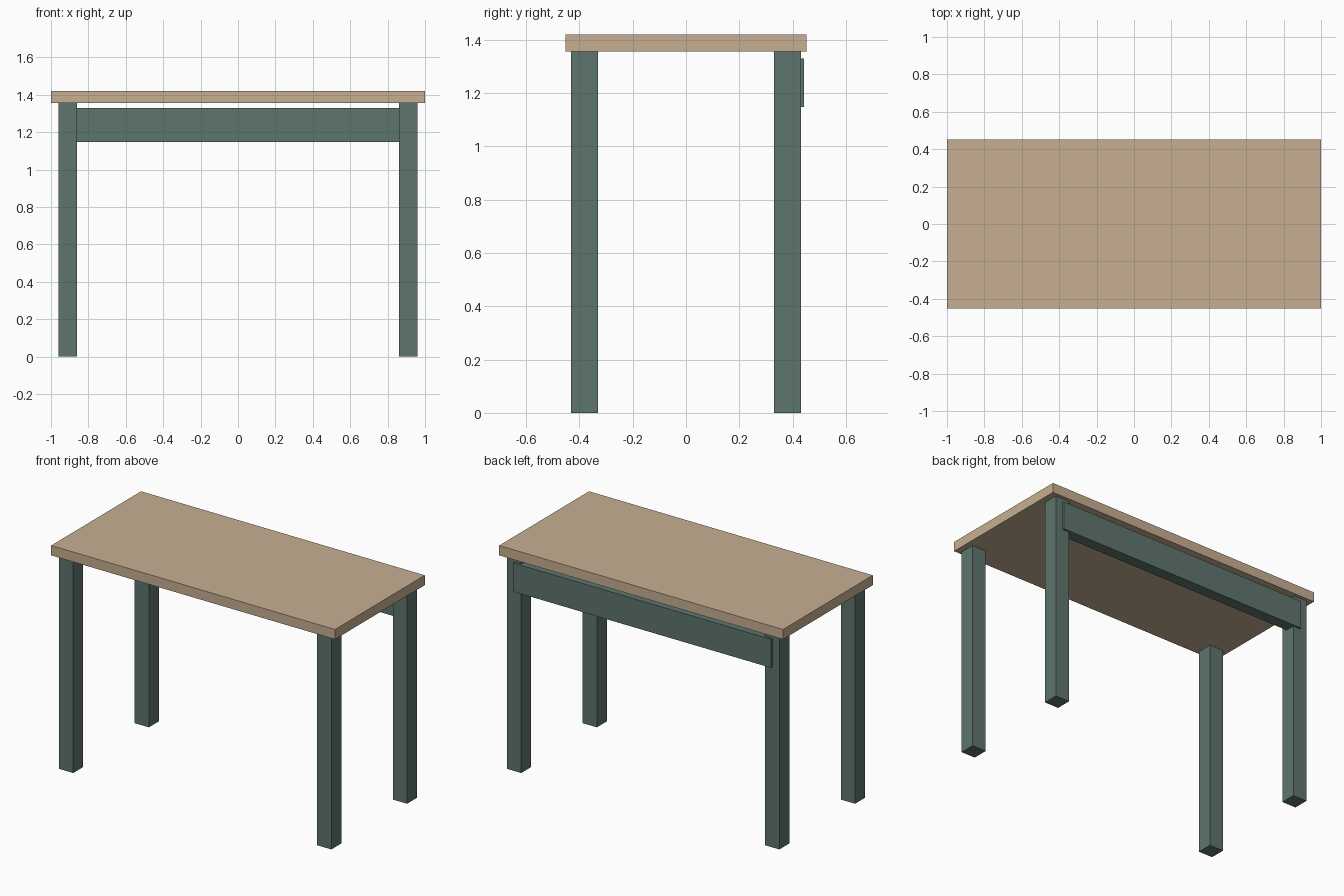
import bpy

cube = bpy.data.objects.get("Cube")
if cube:
    bpy.data.objects.remove(cube, do_unlink=True)


def make_material(name, rgb):
    mat = bpy.data.materials.new(name)
    mat.use_nodes = True
    color = (*rgb, 1.0)
    mat.diffuse_color = color
    mat.node_tree.nodes["Principled BSDF"].inputs["Base Color"].default_value = color
    return mat


def box(name, low, high, mat):
    """Box between two opposite corners."""
    size = [h - l for l, h in zip(low, high)]
    center = [(h + l) / 2 for l, h in zip(low, high)]
    bpy.ops.mesh.primitive_cube_add(size=1, location=center)
    obj = bpy.context.object
    obj.name = name
    obj.scale = size
    bpy.ops.object.transform_apply(location=False, rotation=False, scale=True)
    obj.data.materials.append(mat)
    return obj


wood = make_material("light wood", (0.57, 0.43, 0.29))
paint = make_material("grey green paint", (0.114, 0.178, 0.155))

LEG_TOP = 1.357

# Table top
box("table_top", (-1, -0.452, LEG_TOP), (1, 0.452, 1.42), wood)

# Four square legs
half = 0.05
for side, x in (("left", 0.91), ("right", -0.91)):
    for end, y in (("front", -0.381), ("back", 0.381)):
        box(f"{end}_{side}_leg", (x - half, y - half, 0),
            (x + half, y + half, LEG_TOP), paint)

# Back rail, let into the rear legs and standing slightly proud of them
box("back_rail", (-0.91, 0.37, 1.148), (0.91, 0.443, 1.33), paint)
